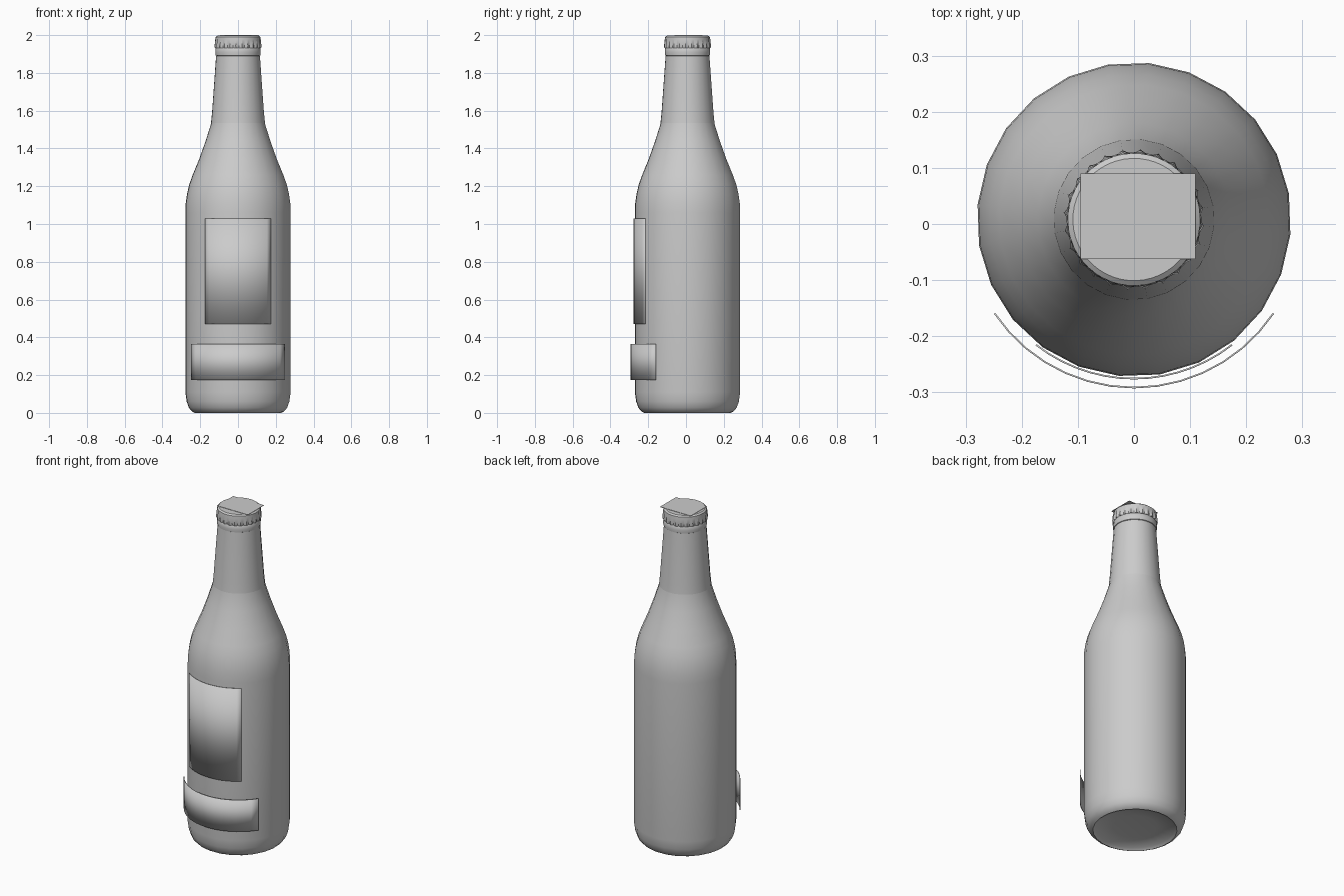
import bpy, bmesh, math

cube = bpy.data.objects.get("Cube")
if cube:
    bpy.data.objects.remove(cube, do_unlink=True)

CY = 0.008          # axis of the bottle
SIDES = 24
PHASE = math.radians(9.5)

grey = bpy.data.materials.new("plain grey")
grey.use_nodes = True
grey.diffuse_color = (0.6, 0.6, 0.6, 1)
grey.node_tree.nodes["Principled BSDF"].inputs["Base Color"].default_value = (0.6, 0.6, 0.6, 1)


def finish(name, bm, angle=35):
    bmesh.ops.recalc_face_normals(bm, faces=bm.faces)
    mesh = bpy.data.meshes.new(name)
    bm.to_mesh(mesh)
    bm.free()
    mesh.materials.append(grey)
    obj = bpy.data.objects.new(name, mesh)
    bpy.context.collection.objects.link(obj)
    bpy.ops.object.select_all(action='DESELECT')
    obj.select_set(True)
    bpy.context.view_layer.objects.active = obj
    bpy.ops.object.shade_smooth_by_angle(angle=math.radians(angle))
    return obj


def lathe(name, profile, sides=SIDES, crimp=None, caps=True, angle=35):
    """Revolve (radius, z) points; crimp gives a ripple depth per ring."""
    bm = bmesh.new()
    rings = []
    for k, (r, z) in enumerate(profile):
        ring = []
        for i in range(sides):
            a = PHASE + 2 * math.pi * i / sides
            rr = r - (crimp[k] if crimp and i % 2 else 0)
            ring.append(bm.verts.new((rr * math.cos(a), CY + rr * math.sin(a), z)))
        rings.append(ring)
    for lo, hi in zip(rings, rings[1:]):
        for i in range(sides):
            j = (i + 1) % sides
            bm.faces.new((lo[i], lo[j], hi[j], hi[i]))
    if caps:
        bm.faces.new(rings[0])
        bm.faces.new(rings[-1])
    return finish(name, bm, angle)


def label(name, radius, half_angle, z0, z1, steps=14):
    """Curved sheet wrapped round the front."""
    bm = bmesh.new()
    pairs = []
    for i in range(steps + 1):
        a = -math.pi / 2 + math.radians(half_angle) * (2 * i / steps - 1)
        x, y = radius * math.cos(a), CY + radius * math.sin(a)
        pairs.append([bm.verts.new((x, y, z)) for z in (z0, z1)])
    for p, q in zip(pairs, pairs[1:]):
        bm.faces.new((p[0], q[0], q[1], p[1]))
    obj = finish(name, bm)
    solid = obj.modifiers.new("thickness", 'SOLIDIFY')
    solid.thickness = 0.003
    return obj


# Glass body, from the recessed base to the lip
lathe("bottle_body", [
    (0.12, 0.022), (0.215, 0.012), (0.23, 0.0), (0.245, 0.008), (0.262, 0.028),
    (0.273, 0.06), (0.28, 0.11), (0.28, 1.06), (0.278, 1.11), (0.271, 1.16),
    (0.259, 1.21), (0.241, 1.26), (0.206, 1.345), (0.172, 1.44), (0.142, 1.535),
    (0.137, 1.58), (0.115, 1.89), (0.114, 1.93)])

# Foil sleeve on the neck
lathe("neck_label", [(0.1435, 1.535), (0.138, 1.59), (0.1165, 1.89)], caps=False)

# Lip ring below the cap
lathe("neck_lip", [(0.112, 1.889), (0.119, 1.893), (0.121, 1.91),
                   (0.119, 1.93), (0.112, 1.94)])

# Crimped crown cap
lathe("bottle_cap", [(0.123, 1.932), (0.125, 1.942), (0.121, 1.978),
                     (0.118, 1.99), (0.109, 1.997)],
      sides=2 * SIDES, crimp=[0.008, 0.008, 0.004, 0, 0], angle=25)

# Thin square sheet on top of the cap
bm = bmesh.new()
bmesh.ops.create_cube(bm, size=1)
for v in bm.verts:
    v.co.x = 0.11 if v.co.x > 0 else -0.095
    v.co.y = 0.09 if v.co.y > 0 else -0.062
    v.co.z = 2.0 if v.co.z > 0 else 1.998
finish("cap_sheet", bm)

# Front labels
label("main_label", 0.285, 38, 0.47, 1.03)
label("lower_label", 0.301, 56, 0.175, 0.365)
